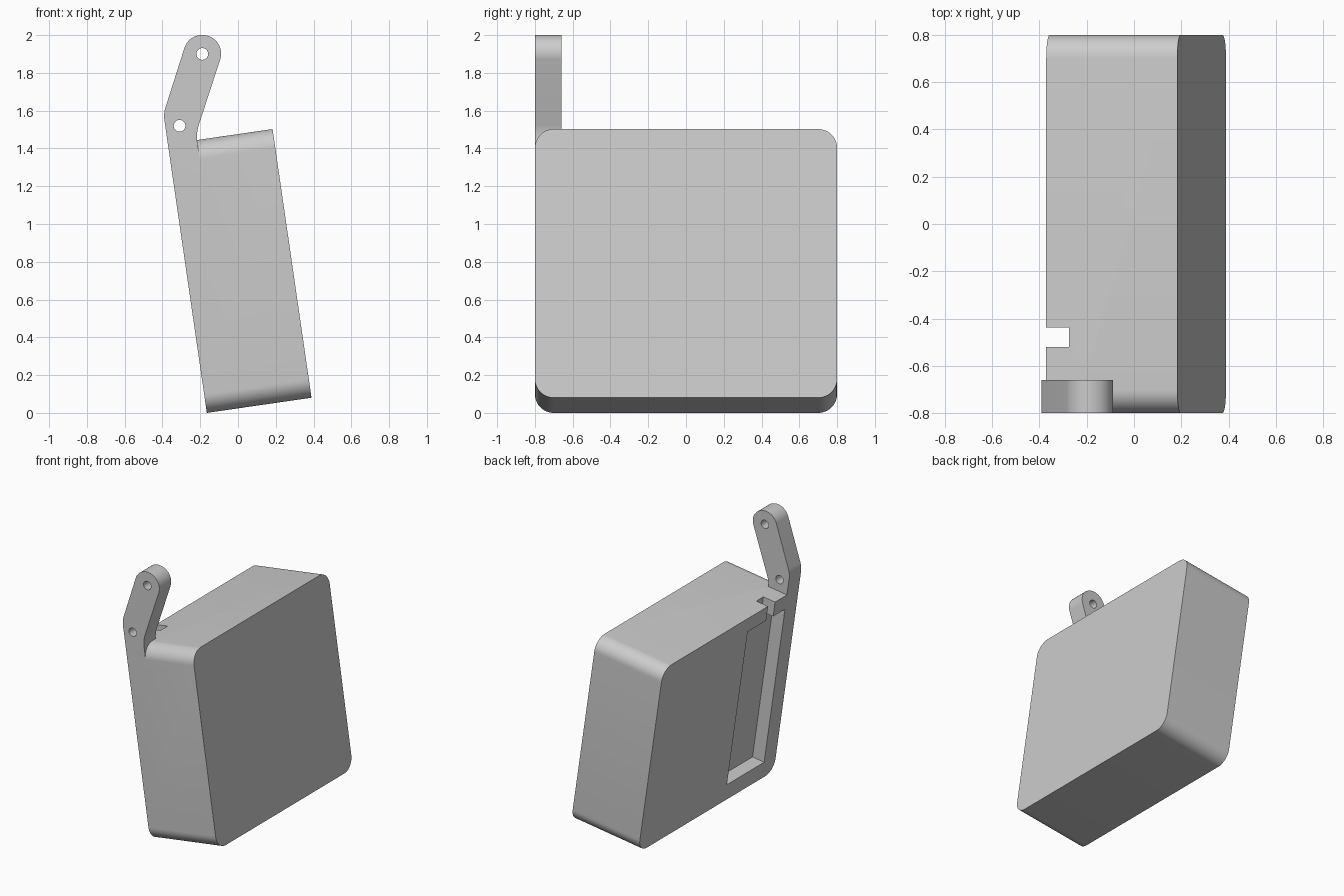
import bpy, bmesh, math
from mathutils import Vector, Matrix

if "Cube" in bpy.data.objects:
    bpy.data.objects.remove(bpy.data.objects["Cube"])

grey = bpy.data.materials.new("plain grey")
grey.use_nodes = True
colour = (0.6, 0.6, 0.6, 1)
grey.diffuse_color = colour
grey.node_tree.nodes["Principled BSDF"].inputs["Base Color"].default_value = colour

TILT = math.radians(8.25)
DEPTH, HEIGHT, HALF, WALL = 0.56, 1.437, 0.8, 0.14


def across(y, z, x):
    return (x, y, z)


def frontal(x, z, y):
    return (x, y, z)


def rounded(corners, steps=12):
    """Outline from (point, radius) pairs, each corner replaced by an arc."""
    out = []
    for i, (p, r) in enumerate(corners):
        p = Vector(p)
        if r == 0:
            out.append(p)
            continue
        a = (Vector(corners[i - 1][0]) - p).normalized()
        b = (Vector(corners[(i + 1) % len(corners)][0]) - p).normalized()
        half = a.angle(b) / 2
        centre = p + (a + b).normalized() * (r / math.sin(half))
        start = p + a * (r / math.tan(half)) - centre
        end = p + b * (r / math.tan(half)) - centre
        sweep = math.pi - 2 * half
        for k in range(steps + 1):
            t = k / steps
            out.append(centre + (start * math.sin((1 - t) * sweep)
                                 + end * math.sin(t * sweep)) / math.sin(sweep))
    return out


def prism(name, outline, place, t0, t1):
    bm = bmesh.new()
    rings = [[bm.verts.new(place(p[0], p[1], t)) for p in outline] for t in (t0, t1)]
    n = len(outline)
    bm.faces.new(rings[0][::-1])
    bm.faces.new(rings[1])
    for i in range(n):
        j = (i + 1) % n
        bm.faces.new((rings[0][i], rings[0][j], rings[1][j], rings[1][i]))
    bmesh.ops.recalc_face_normals(bm, faces=bm.faces)
    mesh = bpy.data.meshes.new(name)
    bm.to_mesh(mesh)
    bm.free()
    mesh.materials.append(grey)
    obj = bpy.data.objects.new(name, mesh)
    bpy.context.collection.objects.link(obj)
    return obj


def rect(x0, x1, y0, y1):
    return [(x0, y0), (x1, y0), (x1, y1), (x0, y1)]


def combine(target, tool, operation):
    mod = target.modifiers.new(tool.name, "BOOLEAN")
    mod.operation, mod.solver, mod.object = operation, "EXACT", tool
    bpy.context.view_layer.objects.active = target
    bpy.ops.object.modifier_apply(modifier=mod.name)
    bpy.data.objects.remove(tool)


# Case with rounded corners, built upright and tilted at the end
case = prism("case", rounded([(p, 0.1) for p in rect(-HALF, HALF, 0, HEIGHT)]),
             across, 0, DEPTH)

# Shallow pocket and its slot out through the top
combine(case, prism("pocket", rect(-0.66, -0.22, 0.125, 1.325), across, -0.1, 0.097), "DIFFERENCE")
combine(case, prism("slot", rect(-0.52, -0.437, 1.2, 1.6), across, -0.1, 0.097), "DIFFERENCE")

# Bent hinge arm, flush with the front and side of the case
lower_pin, upper_pin = Vector((0.075, 1.525)), Vector((0.249, 1.884))
along = (upper_pin - lower_pin).normalized()
side = Vector((-along.y, along.x))
R = 0.1
arm = prism("hinge_arm", rounded([
    ((0, 1.34), 0), ((0.156, 1.34), 0), ((0.156, 1.473), 0.2),
    (upper_pin + (along - side) * R, R * 0.98),
    (upper_pin + (along + side) * R, R * 0.98),
    ((0, 1.6), 0.15)]), frontal, -HALF, -HALF + WALL)

# Pin holes, drilled before the arm joins the case
for pin in (lower_pin, upper_pin):
    ring = [pin + 0.031 * Vector((math.cos(a), math.sin(a)))
            for a in (math.tau * (k + 0.5) / 32 for k in range(32))]
    combine(arm, prism("pin_hole", ring, frontal, -0.9, -0.6), "DIFFERENCE")

# Short foot that carries the arm down into the rounded case corner
foot = prism("arm_foot", rect(0, 0.156, 1.25, 1.34), frontal, -HALF, -HALF + WALL)
combine(arm, foot, "UNION")
combine(case, arm, "UNION")

# Tilt the whole part back
case.data.transform(Matrix.Translation((-0.165, 0, 0)) @ Matrix.Rotation(-TILT, 4, "Y"))

bpy.ops.object.select_all(action="DESELECT")
case.select_set(True)
bpy.context.view_layer.objects.active = case
bpy.ops.object.shade_smooth_by_angle(angle=math.radians(30))
